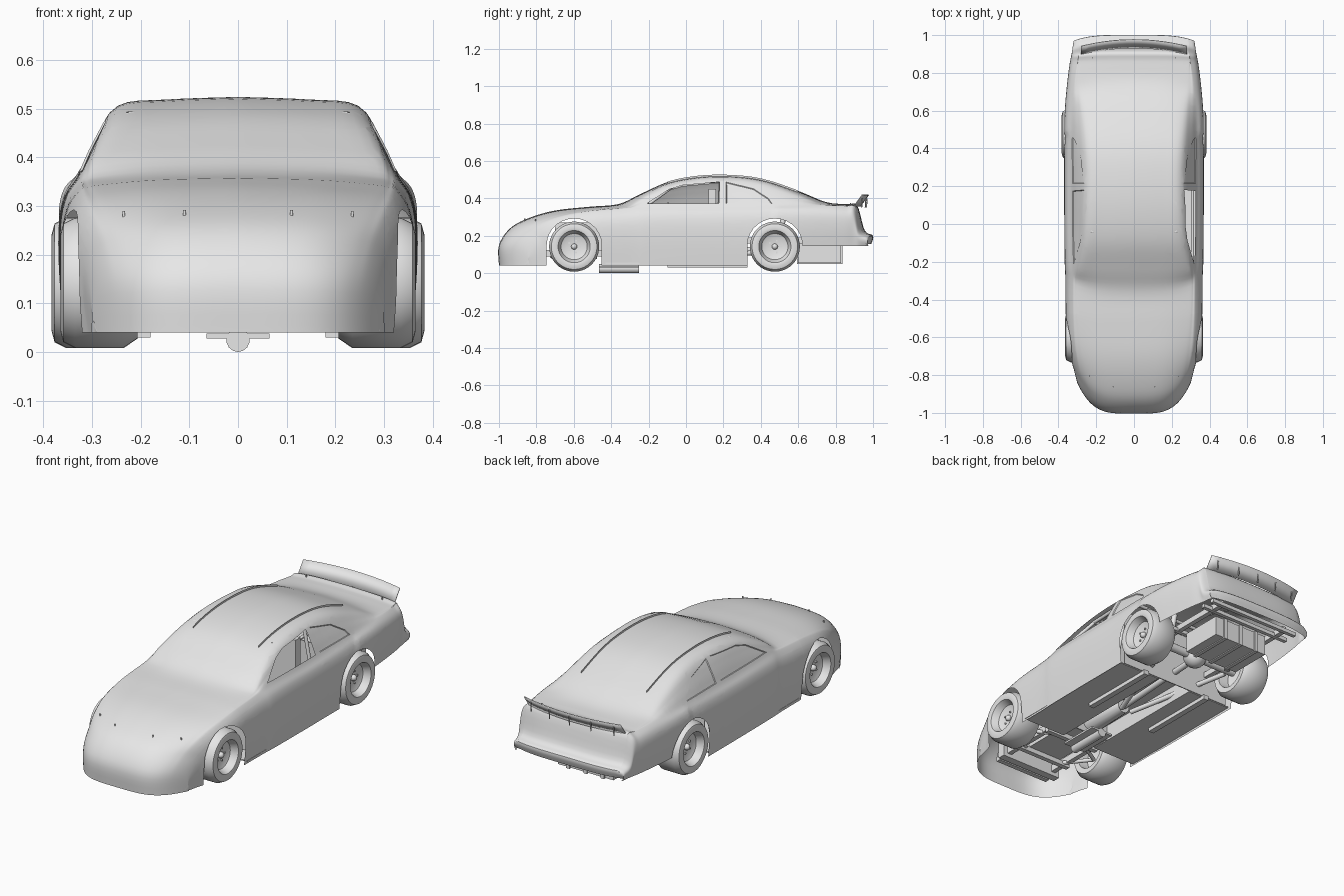
import bpy, bmesh, math
from mathutils import Vector
from mathutils.bvhtree import BVHTree

if "Cube" in bpy.data.objects:
    bpy.data.objects.remove(bpy.data.objects["Cube"])

grey = bpy.data.materials.new("light grey")
grey.use_nodes = True
grey.diffuse_color = (0.8, 0.8, 0.8, 1)
grey.node_tree.nodes["Principled BSDF"].inputs["Base Color"].default_value = grey.diffuse_color
parts = []


def make(name, bm):
    mesh = bpy.data.meshes.new(name)
    bm.to_mesh(mesh)
    bm.free()
    mesh.materials.append(grey)
    part = bpy.data.objects.new(name, mesh)
    bpy.context.scene.collection.objects.link(part)
    parts.append(part)
    return part


def mirrored(part):
    part.modifiers.new("mirror", "MIRROR")


def box(name, lo, hi):
    bm = bmesh.new()
    bmesh.ops.create_cube(bm, size=1)
    for v in bm.verts:
        v.co = [a + (b - a) * (c + 0.5) for a, b, c in zip(lo, hi, v.co)]
    return make(name, bm)


def bar(name, a, b, radius, end_radius=None):
    a, b = Vector(a), Vector(b)
    bm = bmesh.new()
    bmesh.ops.create_cone(bm, cap_ends=True, segments=14, radius1=radius,
                          radius2=end_radius or radius, depth=(b - a).length)
    turn = (b - a).to_track_quat("Z", "Y").to_matrix().to_4x4()
    turn.translation = (a + b) / 2
    bm.transform(turn)
    return make(name, bm)


def ball(name, center, radius):
    bm = bmesh.new()
    bmesh.ops.create_uvsphere(bm, u_segments=16, v_segments=10, radius=radius)
    bmesh.ops.translate(bm, vec=center, verts=bm.verts)
    return make(name, bm)


def grid(bm, rows):
    vs = [[bm.verts.new(p) for p in row] for row in rows]
    for r, s in zip(vs, vs[1:]):
        for j in range(len(r) - 1):
            bm.faces.new((r[j], r[j + 1], s[j + 1], s[j]))


def spline(keys, steps):
    """Smooth curve through the key tuples."""
    out = []
    for i in range(len(keys) - 1):
        span = [keys[min(max(i + k, 0), len(keys) - 1)] for k in range(-1, 3)]
        for t in (k / steps for k in range(steps)):
            out.append([q + t / 2 * (r - p + t * (2 * p - 5 * q + 4 * r - s
                                                  + t * (3 * q - p - 3 * r + s)))
                        for p, q, r, s in zip(*span)])
    return out + [keys[-1]]


def clamp(value):
    return min(max(value, 0), 1)


def section(y, top, roof, belt_z, width):
    """One cross-section, bowed in plan at the nose, windscreen and tail."""
    sill = .04 if y < .475 else .145
    drop = max(belt_z - sill, 0)
    edge = top - min(.018, .6 * (top - belt_z))
    belt = width - .037
    half = [(0, top), (roof * .6, top - .3 * (top - edge)), (roof, edge),
            (roof * .45 + belt * .55 + .004, (edge + belt_z) / 2), (belt, belt_z)]
    half += [(width - inset, belt_z - drop * f)
             for inset, f in ((.012, .12), (0, .3), (0, .6), (.01, 1))]
    half = spline(half, 4)
    bow = (.16 * clamp((-.48 - y) / .45) + .07 * math.exp(-((y + .36) / .1) ** 2)
           - .03 * clamp((y - .85) / .1))
    return [(x, y + bow * abs(x / width) ** 4, max(z, sill))
            for x, z in [(-x, z) for x, z in half[:0:-1]] + half]


def cut(bm, outline, side, min_x):
    """Slice the side skin along a convex y-z outline and return the faces inside it."""
    planes = [(Vector((0, *a)), Vector((0, b[1] - a[1], a[0] - b[0])))
              for a, b in zip(outline, outline[1:] + outline[:1])]
    middle = sum((co for co, no in planes), Vector()) / len(planes)
    reach = max((co - middle).length for co, no in planes) + .05

    def near():
        centers = [(f, f.calc_center_median()) for f in bm.faces]
        return [(f, c) for f, c in centers
                if c.x * side > min_x and (c - middle).yz.length < reach]
    for co, no in planes:
        geom = {g for f, c in near() for g in (f, *f.edges, *f.verts)}
        bmesh.ops.bisect_plane(bm, geom=list(geom), dist=1e-5, plane_co=co, plane_no=no)
    return [f for f, c in near() if all((c - co).dot(no) < 0 for co, no in planes)]


# Body shell stations: y, top, roof half width, belt height, half width
stations = [
    (-1, .04, .2, .04, .3), (-1, .15, .2, .14, .3), (-.94, .24, .22, .21, .315),
    (-.84, .295, .24, .265, .335), (-.7, .335, .26, .305, .352), (-.52, .355, .28, .33, .36),
    (-.36, .37, .29, .345, .362), (-.24, .425, .28, .355, .365), (-.09, .49, .258, .36, .367),
    (.08, .52, .25, .36, .368), (.26, .522, .245, .362, .368), (.42, .5, .25, .365, .368),
    (.6, .44, .26, .365, .365), (.75, .38, .27, .362, .352), (.86, .369, .28, .355, .338),
    (.915, .362, .28, .35, .33), (.955, .23, .28, .225, .325), (1, .2, .28, .195, .318),
    (.99, .155, .28, .155, .315)]
body = bmesh.new()
grid(body, [section(*s) for s in spline(stations, 5)])
bmesh.ops.remove_doubles(body, verts=body.verts, dist=.0004)

# Wheel arches, open left window and inset glass
front_window = [(-.21, .372), (.175, .372), (.18, .488), (-.02, .47), (-.09, .448)]
rear_window = [(.215, .372), (.46, .372), (.44, .4), (.36, .452), (.215, .487)]
axles = {"front": -.598, "rear": .475}
for side in (-1, 1):
    for axle in axles.values():
        angles = [math.pi * k / 14 for k in range(15)]
        arch = [(axle + .147 * math.cos(a), .15 + .142 * math.sin(a)) for a in angles]
        hole = cut(body, [(axle - .147, 0), (axle + .147, 0)] + arch, side, .3)
        bmesh.ops.delete(body, geom=hole, context="FACES")
    for outline in (front_window, rear_window):
        pane = cut(body, outline, side, .2)
        if side == 1 and outline is front_window:
            bmesh.ops.delete(body, geom=pane, context="FACES")
        else:
            bmesh.ops.inset_region(body, faces=pane, thickness=.003, depth=-.004)
skin = BVHTree.FromBMesh(body)
make("body_shell", body)


def on_skin(x, y, lift):
    return skin.ray_cast(Vector((x, y, 1)), Vector((0, 0, -1)))[0] + Vector((0, 0, lift))


# Spoiler blade and braces
blade = bmesh.new()
arc = [(.04 * k, .93 - .035 * (k / 7) ** 2) for k in range(-7, 8)]
grid(blade, [[(x, y, .358) for x, y in arc], [(x, y + .045, .42) for x, y in arc]])
make("spoiler", blade).modifiers.new("thickness", "SOLIDIFY").thickness = .004
for x, y in arc[1::3]:
    bar("spoiler_brace", (x, y + .035, .352), (x, y + .038, .4), .003)

# Roof rails, hood pins and deck pins
rail = bmesh.new()
grid(rail, [[on_skin(.19, k / 20, lift) for k in range(-2, 13)] for lift in (-.004, .01)])
mirrored(make("roof_rail", rail))
for x, y in ((.235, -.805), (.11, -.862), (.22, .88)):
    mirrored(bar("body_pin", on_skin(x, y, -.005), on_skin(x, y, .01), .003))

# Wheels: tyre and dished rim turned from a profile of radius and depth
profile = [(0, .05), (.045, .05), (.07, .04), (.082, .012), (.086, .004), (.1, 0), (.122, .006),
           (.134, .03), (.134, .13), (.115, .158), (.086, .155), (.08, .1), (0, .07)]
for label, outer in (("front", .365), ("rear", .383)):
    hub = Vector((outer, axles[label], .142))

    def on_wheel(radius, depth, turn):
        a = math.tau * turn
        return hub + Vector((-depth, radius * math.cos(a), radius * math.sin(a)))
    wheel = bmesh.new()
    grid(wheel, [[on_wheel(r, d, k / 40) for r, d in profile] for k in range(41)])
    bmesh.ops.remove_doubles(wheel, verts=wheel.verts, dist=1e-5)
    bmesh.ops.recalc_face_normals(wheel, faces=wheel.faces)
    mirrored(make(label + "_wheel", wheel))
    mirrored(ball(label + "_hub", on_wheel(0, .045, 0), .016))
    for k in range(5):
        mirrored(bar("wheel_nut", on_wheel(.033, .052, k / 5), on_wheel(.033, .044, k / 5), .005))

# Floor, frame rails and bulkheads
mirrored(box("floor_panel", (.1, -.43, .05), (.355, .31, .056)))
mirrored(box("tunnel_side", (.1, -.33, .05), (.106, .31, .14)))
mirrored(box("main_rail", (.18, -.1, .03), (.21, .33, .055)))
mirrored(box("front_rail", (.13, -.88, .09), (.155, -.33, .125)))
mirrored(box("rear_rail", (.19, .31, .16), (.215, .93, .19)))
box("tunnel_top", (-.1, -.33, .135), (.1, .31, .141))
box("firewall", (-.33, -.335, .05), (.33, -.33, .33))
box("rear_bulkhead", (-.33, .315, .05), (.33, .32, .35))
for y in (-.88, -.72, -.5):
    box("front_crossmember", (-.16, y, .075), (.16, y + .025, .1))
for y in (.58, .85, .92):
    box("tail_crossmember", (-.27, y, .155), (.27, y + .02, .175))

# Suspension
mirrored(bar("trailing_arm", (.03, -.06, .07), (.2, .47, .12), .013))
for y in (-.72, -.5):
    mirrored(bar("lower_arm", (.1, y, .09), (.24, -.6, .11), .01))
mirrored(bar("rear_damper", (.19, .5, .12), (.17, .52, .3), .014))
bar("rear_axle", (-.25, .475, .142), (.25, .475, .142), .022)
ball("differential", (0, .475, .142), .06)

# Engine, drive line and fuel cell
box("engine_block", (-.1, -.7, .1), (.1, -.36, .27))
box("radiator", (-.18, -.84, .07), (.18, -.8, .22))
bar("gearbox", (0, -.36, .12), (0, -.08, .1), .06, .035)
bar("drive_shaft", (0, -.08, .1), (0, .45, .13), .016)
bar("oil_pan", (0, -.465, .024), (0, -.25, .024), .024)
box("pan_mount", (-.065, -.465, .028), (.065, -.25, .038))
box("fuel_cell", (-.16, .6, .055), (.16, .83, .16))
for x in (-.11, -.01, .09):
    box("fuel_cell_strap", (x, .594, .05), (x + .02, .836, .165))

# Roll cage and cockpit
cage = [(.31, -.24, .06), (.3, -.2, .37), (.225, -.04, .485), (.225, .22, .495), (.31, .22, .06)]
for a, b in zip(cage, cage[1:]):
    mirrored(bar("cage_tube", a, b, .009))
for x, y, z in cage[1:4]:
    bar("cage_cross_tube", (-x, y, z), (x, y, z), .009)
for z in (.24, .32):
    mirrored(bar("door_bar", (.31, -.24, z), (.31, .22, z), .009))
box("seat_base", (.08, -.02, .1), (.25, .15, .17))
box("seat_back", (.08, .12, .15), (.25, .16, .45))
box("dashboard", (-.31, -.25, .27), (.31, -.17, .34))
bar("steering_column", (.165, -.2, .3), (.165, -.09, .33), .008)
bar("steering_wheel", (.165, -.09, .33), (.165, -.082, .332), .05)

# Smooth shading with sharp edges kept
bpy.ops.object.select_all(action="DESELECT")
for part in parts:
    part.select_set(True)
bpy.context.view_layer.objects.active = parts[0]
bpy.ops.object.shade_smooth_by_angle(angle=math.radians(35))
